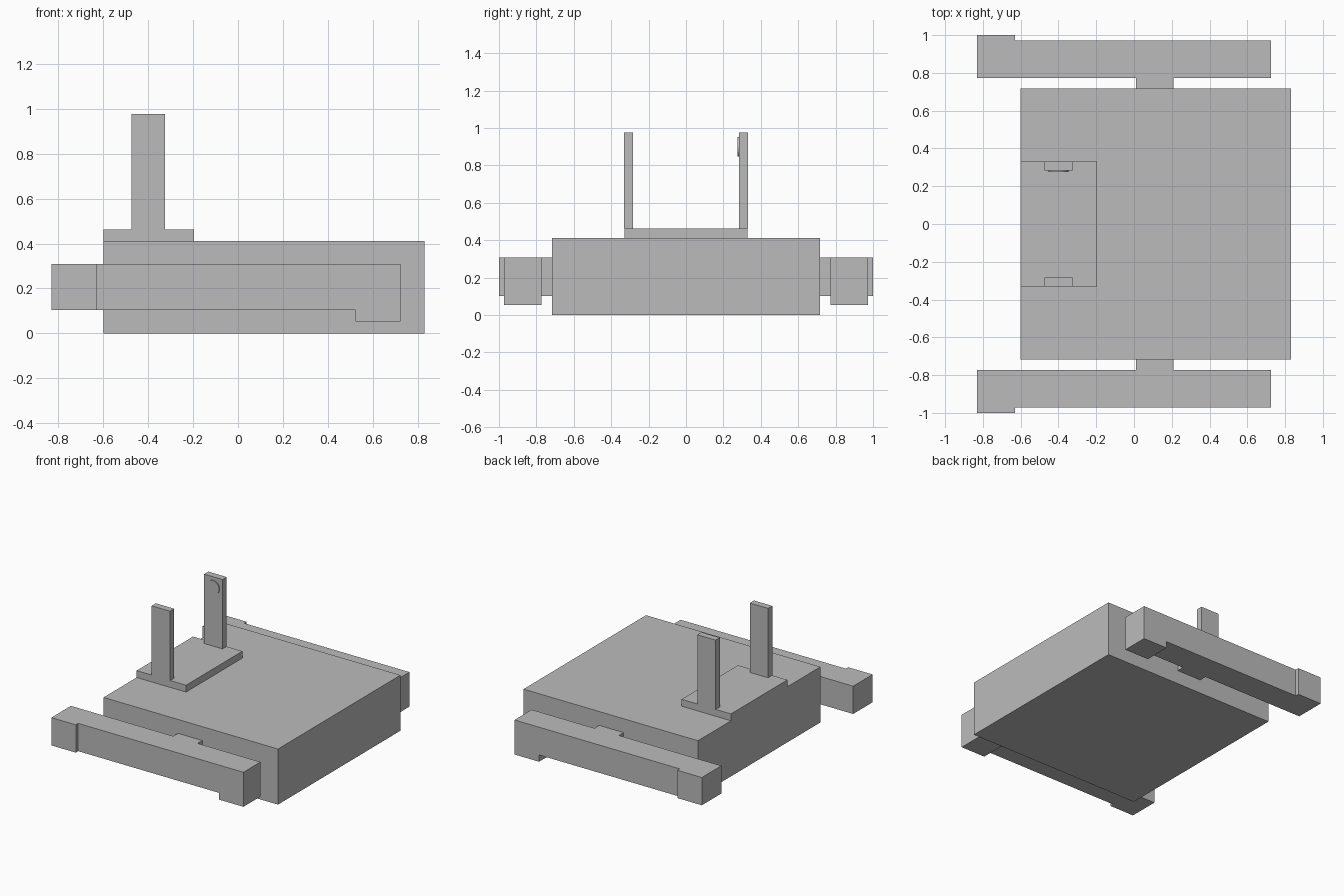
import bpy
import bmesh
from mathutils import Matrix

cube = bpy.data.objects.get("Cube")
if cube:
    bpy.data.objects.remove(cube, do_unlink=True)

GREY = (0.5, 0.5, 0.5, 1.0)
grey = bpy.data.materials.new("plain grey")
grey.use_nodes = True
grey.diffuse_color = GREY
grey.node_tree.nodes["Principled BSDF"].inputs["Base Color"].default_value = GREY


def finish(name, bm):
    bmesh.ops.recalc_face_normals(bm, faces=bm.faces)
    mesh = bpy.data.meshes.new(name)
    bm.to_mesh(mesh)
    bm.free()
    mesh.materials.append(grey)
    obj = bpy.data.objects.new(name, mesh)
    bpy.context.collection.objects.link(obj)
    return obj


def prism(name, outline, y0, y1):
    """Extrude an x-z outline from y0 to y1."""
    bm = bmesh.new()
    face = bm.faces.new([bm.verts.new((x, y0, z)) for x, z in outline])
    grown = bmesh.ops.extrude_face_region(bm, geom=[face])["geom"]
    verts = [g for g in grown if isinstance(g, bmesh.types.BMVert)]
    bmesh.ops.translate(bm, verts=verts, vec=(0, y1 - y0, 0))
    return finish(name, bm)


def box(name, xs, ys, zs):
    (x0, x1), (z0, z1) = xs, zs
    return prism(name, [(x0, z0), (x1, z0), (x1, z1), (x0, z1)], *ys)


# Main body and the raised plate on its top
box("body", (-0.60, 0.83), (-0.717, 0.717), (0, 0.412))
box("top_plate", (-0.60, -0.195), (-0.33, 0.33), (0.412, 0.463))

# Side arm with a downturned end
arm = [(-0.83, 0.103), (0.524, 0.103), (0.524, 0.053),
       (0.725, 0.053), (0.725, 0.309), (-0.83, 0.309)]

# Mirrored front and back parts
for side, s in (("front", -1), ("back", 1)):
    prism(side + "_arm", arm, s * 0.772, s * 0.972)
    box(side + "_arm_pad", (-0.83, -0.63), (s * 0.972, s), (0.103, 0.309))
    box(side + "_arm_connector", (0.01, 0.21), (s * 0.717, s * 0.772), (0.103, 0.309))
    box(side + "_post", (-0.475, -0.325), (s * 0.283, s * 0.332), (0.463, 0.977))

# Small round button on the inner face of the back post
bm = bmesh.new()
bmesh.ops.create_cone(bm, cap_ends=True, segments=32, radius1=0.052, radius2=0.052,
                      depth=0.008, matrix=Matrix.Translation((-0.40, 0.28, 0.90))
                      @ Matrix.Rotation(1.5708, 4, "X"))
finish("post_button", bm)
